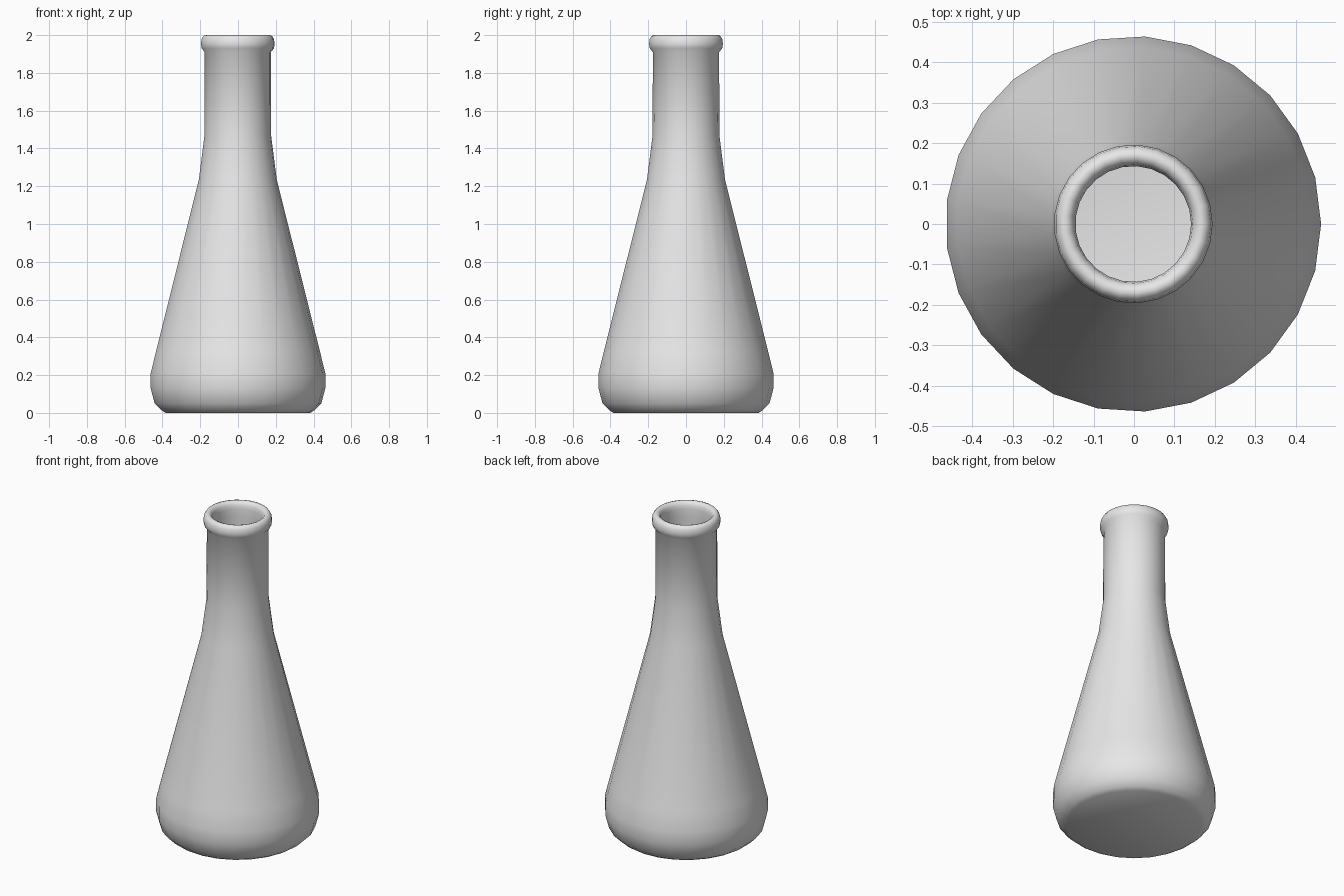
import bpy, bmesh, math
from mathutils import Vector

if "Cube" in bpy.data.objects:
    bpy.data.objects.remove(bpy.data.objects["Cube"], do_unlink=True)

SIDES = 25
WALL = 0.033

# One flat grey for the whole flask
grey = bpy.data.materials.new("plain_grey")
grey.use_nodes = True
colour = (0.8, 0.8, 0.8, 1)
grey.diffuse_color = colour
grey.node_tree.nodes["Principled BSDF"].inputs["Base Color"].default_value = colour

# Outer wall as (radius, height), from the base up to the neck
outer = [(0.385, 0), (0.408, 0.015), (0.443, 0.05), (0.464, 0.13), (0.464, 0.21),
         (0.437, 0.32), (0.207, 1.235), (0.177, 1.47), (0.176, 1.91)]
# Rounded rim
lip = [(0.192, 1.93), (0.196, 1.955), (0.192, 1.98), (0.182, 1.996), (0.169, 2.0),
       (0.156, 1.995), (0.147, 1.98), (0.143, 1.955)]
# Inner wall follows the outer one at the wall thickness, down to the floor
inner = [(r - WALL, max(z, WALL + z * 0.6)) for r, z in reversed(outer)]
profile = [(0, 0)] + outer + lip + inner + [(0, WALL)]

# Turn the profile around the upright axis
bm = bmesh.new()
verts = [bm.verts.new((r, 0, z)) for r, z in profile]
edges = [bm.edges.new(pair) for pair in zip(verts, verts[1:])]
bmesh.ops.spin(bm, geom=verts + edges, cent=(0, 0, 0), axis=(0, 0, 1),
               angle=math.tau, steps=SIDES, use_merge=False)
bmesh.ops.remove_doubles(bm, verts=bm.verts[:], dist=0.0005)
bmesh.ops.recalc_face_normals(bm, faces=bm.faces[:])

# An odd number of sides sits slightly off centre
xs = [v.co.x for v in bm.verts]
ys = [v.co.y for v in bm.verts]
shift = Vector((-(min(xs) + max(xs)) / 2, -(min(ys) + max(ys)) / 2, 0))
bmesh.ops.translate(bm, verts=bm.verts[:], vec=shift)
for face in bm.faces:
    face.smooth = True

mesh = bpy.data.meshes.new("flask")
bm.to_mesh(mesh)
bm.free()
mesh.materials.append(grey)
flask = bpy.data.objects.new("flask", mesh)
bpy.context.collection.objects.link(flask)
